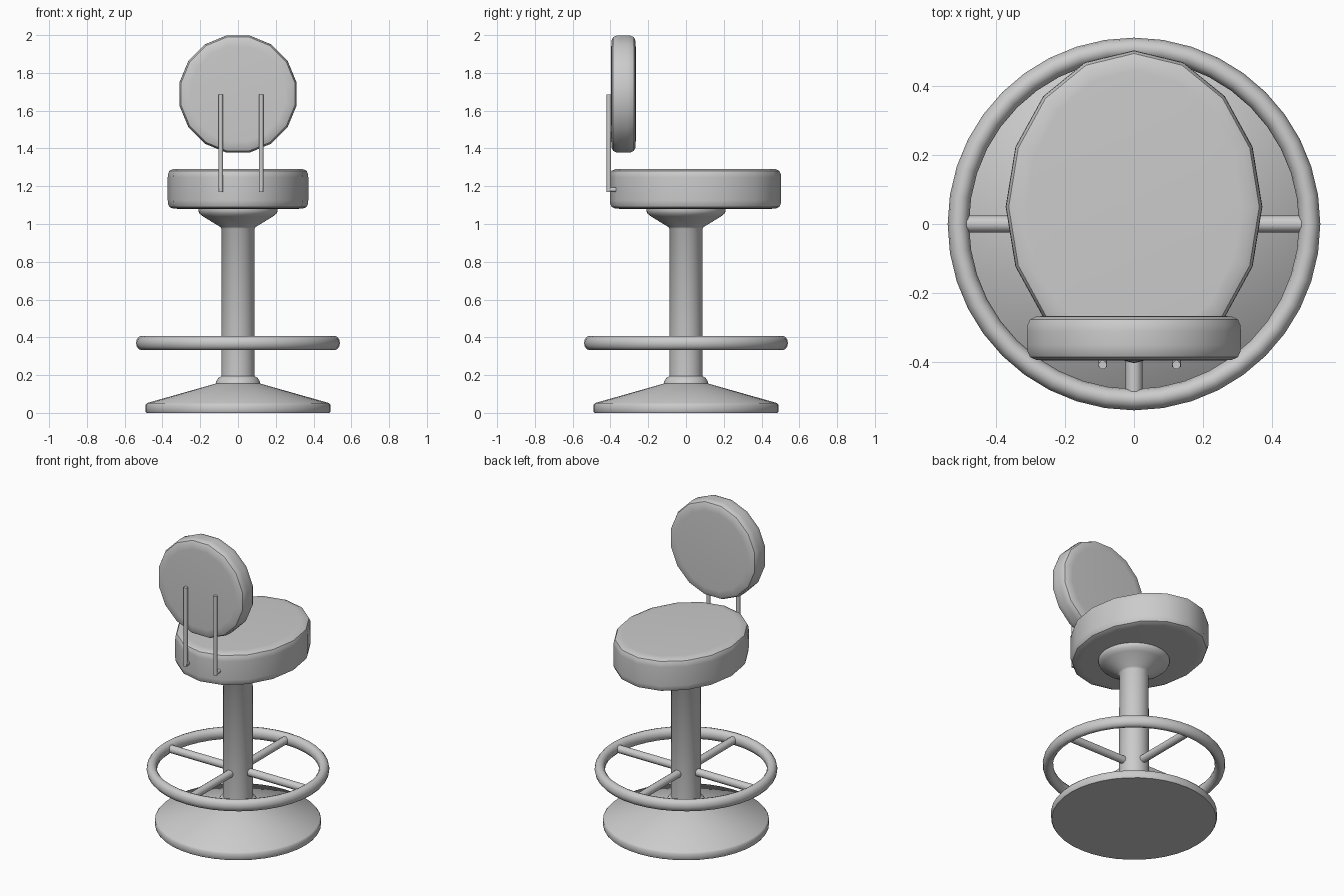
import bpy, bmesh, math
from mathutils import Vector, Matrix

if "Cube" in bpy.data.objects:
    bpy.data.objects.remove(bpy.data.objects["Cube"])


def finish(name, bm, angle=40):
    bmesh.ops.recalc_face_normals(bm, faces=bm.faces)
    me = bpy.data.meshes.new(name)
    bm.to_mesh(me)
    bm.free()
    ob = bpy.data.objects.new(name, me)
    bpy.context.collection.objects.link(ob)
    bpy.ops.object.select_all(action='DESELECT')
    ob.select_set(True)
    bpy.context.view_layer.objects.active = ob
    bpy.ops.object.shade_smooth_by_angle(angle=math.radians(angle))
    return ob


def lathe(name, profile, sides, inset=None, phase=0.0, matrix=Matrix()):
    """Capped revolve of (radius_x, radius_y, z) rings."""
    bm = bmesh.new()
    rings = []
    for rx, ry, z in profile:
        ring = []
        for i in range(sides):
            a = 2 * math.pi * (i + phase) / sides
            ring.append(bm.verts.new(matrix @ Vector((rx * math.cos(a), ry * math.sin(a), z))))
        rings.append(ring)
    for lo, hi in zip(rings, rings[1:]):
        for i in range(sides):
            j = (i + 1) % sides
            bm.faces.new((lo[i], lo[j], hi[j], hi[i]))
    bm.faces.new(rings[0][::-1])
    bm.faces.new(rings[-1])
    return finish(name, bm)


def cushion_profile(rx, ry, z0, z1, b):
    """Rounded-edge pad profile."""
    insets = [(2.0 * b, 0), (0.9 * b, 0.07 * b), (0.3 * b, 0.35 * b), (0.05 * b, 0.9 * b), (0, 1.5 * b)]
    low = [(rx - d, ry - d, z0 + h) for d, h in insets]
    high = [(rx - d, ry - d, z1 - h) for d, h in reversed(insets)]
    return low + high


def tube(name, points, radius):
    cu = bpy.data.curves.new(name, 'CURVE')
    cu.dimensions = '3D'
    cu.bevel_depth = radius
    cu.bevel_resolution = 3
    cu.use_fill_caps = True
    sp = cu.splines.new('POLY')
    sp.points.add(len(points) - 1)
    for p, co in zip(sp.points, points):
        p.co = (*co, 1)
    sp.use_smooth = True
    ob = bpy.data.objects.new(name, cu)
    bpy.context.collection.objects.link(ob)
    return ob


# Base, column and seat flare in one turned pedestal
pedestal = [(0.485, 0), (0.49, 0.008), (0.49, 0.042), (0.482, 0.052), (0.118, 0.155),
            (0.114, 0.17), (0.104, 0.185), (0.088, 0.195), (0.087, 0.975),
            (0.095, 0.985), (0.185, 1.04), (0.204, 1.055), (0.21, 1.07), (0.21, 1.085)]
lathe("pedestal", [(r, r, z) for r, z in pedestal], 40)

# Foot ring
bm = bmesh.new()
R, n, m = 0.509, 40, 12
grid = []
for i in range(n):
    a = 2 * math.pi * i / n
    ring = []
    for k in range(m):
        t = 2 * math.pi * k / m
        r = R + 0.031 * math.cos(t)
        ring.append(bm.verts.new((r * math.cos(a), r * math.sin(a), 0.37 + 0.038 * math.sin(t))))
    grid.append(ring)
for i in range(n):
    for k in range(m):
        p, q, l = (i + 1) % n, (k + 1) % m, k
        bm.faces.new((grid[i][l], grid[p][l], grid[p][q], grid[i][q]))
finish("foot_ring", bm, 60)

# Spokes
for i in range(4):
    a = i * math.pi / 2
    c, s = math.cos(a), math.sin(a)
    tube(f"spoke_{i + 1}", [(0.07 * c, 0.07 * s, 0.37), (0.5 * c, 0.5 * s, 0.37)], 0.025)

# Oval seat cushion
lathe("seat", cushion_profile(0.372, 0.453, 1.08, 1.292, 0.03), 16,
      matrix=Matrix.Translation((0, 0.05, 0)))

# Round backrest, axis along y
lathe("backrest", cushion_profile(0.316, 0.316, -0.065, 0.065, 0.03), 16, phase=0.5,
      matrix=Matrix.Translation((0, -0.331, 1.688)) @ Matrix.Rotation(math.pi / 2, 4, 'X'))

# Support rods bent into the seat
for side, x in (("left", -0.091), ("right", 0.123)):
    tube(f"back_rod_{side}", [(x, -0.408, 1.685), (x, -0.408, 1.17)], 0.0125)
    tube(f"rod_foot_{side}", [(x, -0.414, 1.182), (x, -0.36, 1.182)], 0.0125)
